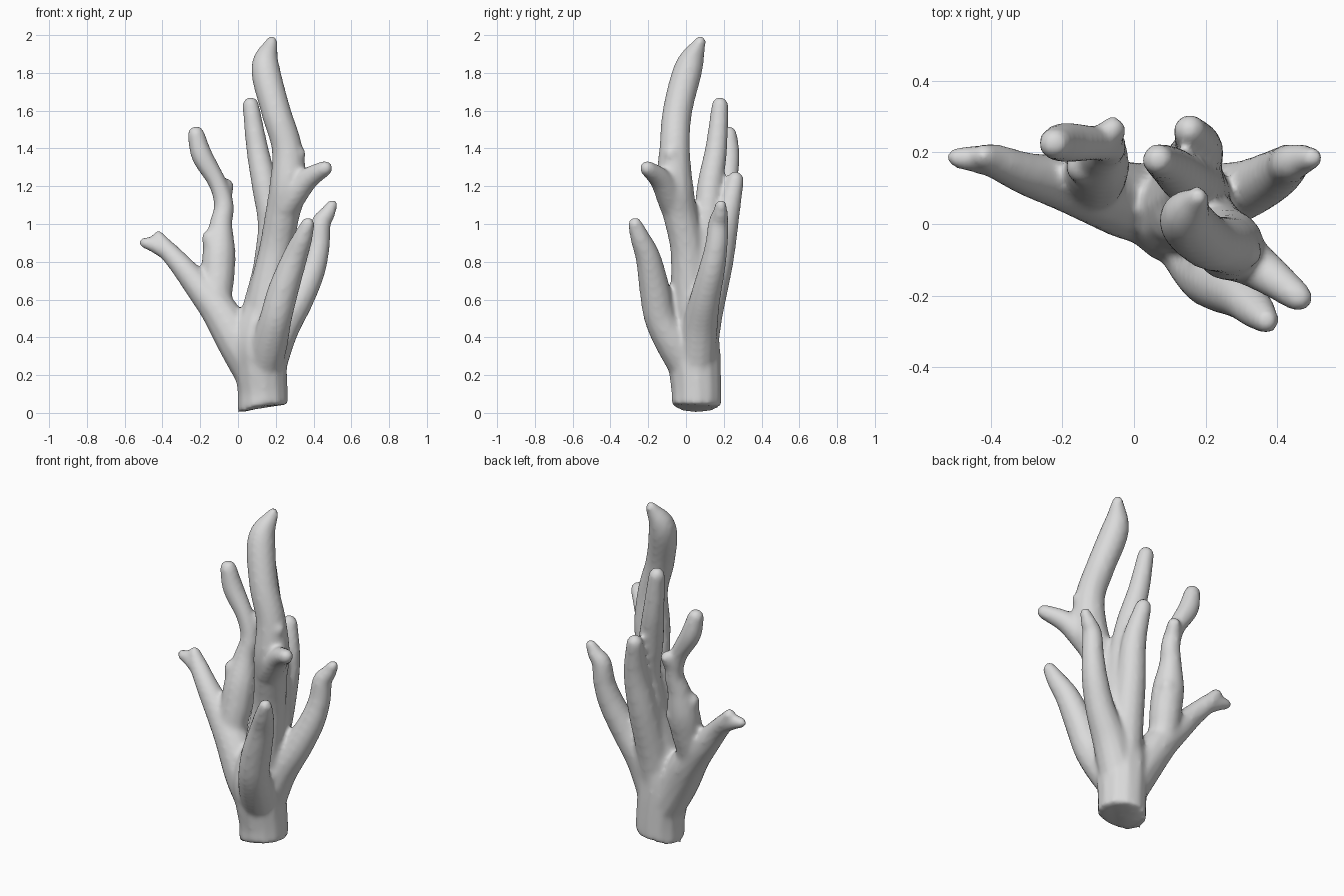
import bpy
from mathutils import Vector

default_cube = bpy.data.objects.get("Cube")
if default_cube:
    bpy.data.objects.remove(default_cube, do_unlink=True)

# Single plain grey material
grey = bpy.data.materials.new("plain grey")
grey.use_nodes = True
grey_colour = (0.7, 0.7, 0.7, 1)
grey.diffuse_color = grey_colour
for node in grey.node_tree.nodes:
    if node.type == "BSDF_PRINCIPLED":
        node.inputs["Base Color"].default_value = grey_colour

# Branch centre lines: x, y, z, radius
trunk = [(.132, .055, .04, .13), (.13, .055, .12, .13), (.12, .045, .25, .137),
         (.115, .035, .38, .14), (.14, .05, .55, .115), (.17, .08, .72, .1),
         (.18, .09, .9, .075)]
tall_branch = [(.12, .03, .25, .1), (.15, .03, .55, .11), (.2, .01, .85, .09),
               (.235, -.03, 1.05, .09), (.265, -.06, 1.2, .097), (.26, -.06, 1.4, .08),
               (.2, -.045, 1.6, .077), (.145, .015, 1.83, .074), (.178, .075, 1.965, .032)]
tall_side_twig = [(.25, -.06, 1.1, .08), (.36, -.13, 1.23, .06), (.46, -.205, 1.295, .041)]
tall_knob = [(.27, -.06, 1.33, .065), (.32, -.08, 1.37, .04)]
middle_branch = [(.13, .06, .35, .1), (.17, .1, .8, .085), (.175, .11, 1, .07),
                 (.142, .127, 1.2, .068), (.102, .16, 1.4, .058), (.067, .18, 1.63, .044)]
back_branch = [(.13, .06, .25, .1), (.14, .1, .5, .09), (.165, .17, .8, .08),
               (.18, .215, 1.03, .066), (.155, .262, 1.235, .045)]
right_upper_branch = [(-.06, .08, .42, .07), (-.11, .11, .6, .08), (-.105, .14, .73, .086),
                      (-.1, .17, .86, .085), (-.09, .2, 1, .06), (-.075, .22, 1.1, .052),
                      (-.11, .225, 1.22, .048), (-.19, .228, 1.36, .056),
                      (-.222, .225, 1.475, .045)]
right_upper_stub = [(-.11, .16, .84, .07), (-.145, .16, .925, .048)]
right_upper_bulge = [(-.09, .18, .8, .07), (-.065, .2, .84, .05)]
right_upper_knob = [(-.08, .22, 1.12, .048), (-.06, .265, 1.205, .037)]
right_lower_branch = [(.1, .06, .2, .11), (.01, .06, .36, .11), (-.1, .09, .54, .095),
                      (-.2, .115, .66, .076), (-.3, .14, .78, .06), (-.385, .175, .875, .048),
                      (-.42, .19, .93, .034)]
right_lower_fork = [(-.37, .17, .85, .045), (-.45, .182, .89, .038), (-.495, .185, .9, .03)]
left_branch = [(.14, .05, .2, .1), (.22, .07, .43, .095), (.32, .1, .6, .08),
               (.39, .135, .75, .07), (.425, .16, .88, .06), (.438, .17, 1, .053),
               (.47, .18, 1.05, .043), (.498, .185, 1.1, .031)]
front_branch = [(.13, .03, .2, .09), (.165, -.06, .36, .095), (.2, -.135, .5, .084),
                (.24, -.165, .65, .08), (.3, -.2, .82, .066), (.34, -.24, .92, .053),
                (.37, -.27, 1, .037)]


def smooth_path(points, steps=6):
    """Interpolate points and radii through every listed station."""
    knots = [Vector(p) for p in points]
    knots = [2 * knots[0] - knots[1]] + knots + [2 * knots[-1] - knots[-2]]
    path = []
    for a, b, c, d in zip(knots, knots[1:], knots[2:], knots[3:]):
        for step in range(steps):
            t = step / steps
            path.append(b + (c - a) * (t / 2)
                        + (a * 2 - b * 5 + c * 4 - d) * (t * t / 2)
                        + (b * 3 - a - c * 3 + d) * (t ** 3 / 2))
    path.append(knots[-2])
    return path


def add_tube(curve, points):
    """Add a tapering tube, finished by a rounded tip."""
    path = smooth_path(points)
    end = path[-1]
    direction = (end.xyz - path[-2].xyz).normalized()
    for along, width in ((.5, .87), (.85, .53), (1, .15)):
        centre = end.xyz + direction * end.w * along
        path.append(Vector((*centre, end.w * width)))
    spline = curve.splines.new("POLY")
    spline.points.add(len(path) - 1)
    for point, station in zip(spline.points, path):
        point.co = (*station.xyz, 1)
        point.radius = station.w


# Sweep every branch as a capped tube
curve = bpy.data.curves.new("branch_paths", "CURVE")
curve.dimensions = "3D"
curve.bevel_depth = 1.03
curve.bevel_resolution = 4
curve.use_fill_caps = True
for branch in (trunk, tall_branch, tall_side_twig, tall_knob, middle_branch, back_branch,
               right_upper_branch, right_upper_stub, right_upper_bulge, right_upper_knob,
               right_lower_branch, right_lower_fork, left_branch, front_branch):
    add_tube(curve, branch)

paths = bpy.data.objects.new("branch_paths", curve)
bpy.context.collection.objects.link(paths)
bpy.context.view_layer.update()
evaluated = paths.evaluated_get(bpy.context.evaluated_depsgraph_get())
mesh = bpy.data.meshes.new_from_object(evaluated)
bpy.data.objects.remove(paths, do_unlink=True)

# Uneven broken foot, lowest on the right side
for vertex in mesh.vertices:
    if vertex.co.z < .06:
        vertex.co.z -= .04 * max(0, 1 - max(vertex.co.x, 0) / .1)

# Fuse the tubes into one continuous organic skin
mesh.name = "branching_body"
mesh.materials.clear()
mesh.materials.append(grey)
body = bpy.data.objects.new("branching_body", mesh)
bpy.context.collection.objects.link(body)
fuse = body.modifiers.new("fuse", "REMESH")
fuse.mode = "VOXEL"
fuse.voxel_size = .013
fuse.use_smooth_shade = True
soften = body.modifiers.new("soften", "SMOOTH")
soften.factor = .5
soften.iterations = 10
